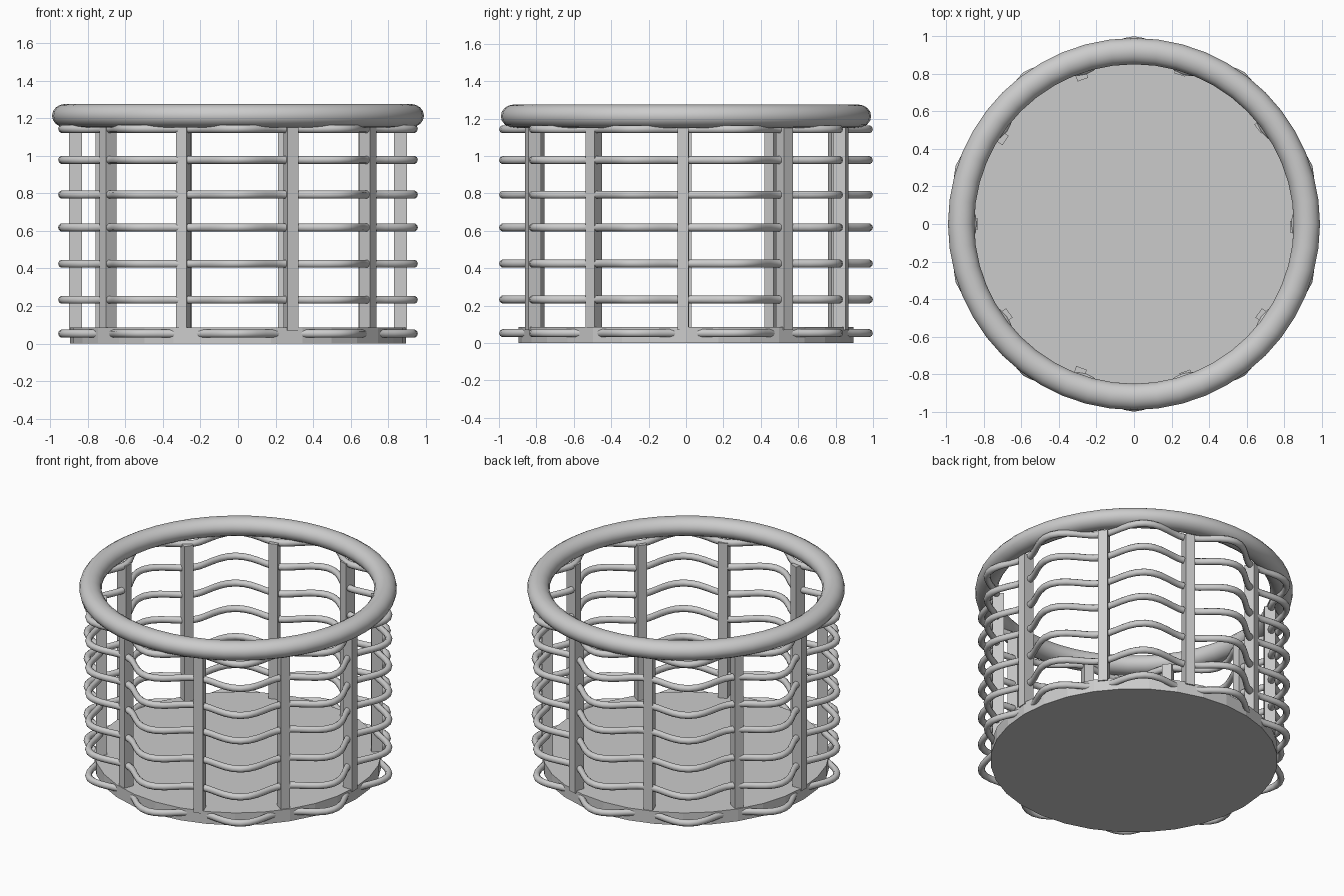
import bpy
from math import sin, cos, radians, pi

if "Cube" in bpy.data.objects:
    bpy.data.objects.remove(bpy.data.objects["Cube"])

STAKES = 10


def smooth(ob, angle=40):
    bpy.ops.object.select_all(action='DESELECT')
    ob.select_set(True)
    bpy.context.view_layer.objects.active = ob
    bpy.ops.object.shade_smooth_by_angle(angle=radians(angle))


# base disc
bpy.ops.mesh.primitive_cylinder_add(vertices=32, radius=0.895, depth=0.085,
                                    location=(0, 0, 0.0425))
bpy.context.object.name = "base"

# thick rim, slightly flattened
bpy.ops.mesh.primitive_torus_add(major_segments=48, minor_segments=16,
                                 major_radius=0.92, minor_radius=0.07,
                                 location=(0, 0, 1.213))
rim = bpy.context.object
rim.name = "rim"
rim.scale.z = 0.89
smooth(rim, 60)

# upright stakes, each a little off its even spacing: (angle, radius)
stakes = [(-1, 0.865), (37.5, 0.865), (73, 0.865), (109.5, 0.85), (147, 0.85),
          (180, 0.865), (215.5, 0.85), (250, 0.85), (289, 0.865), (324.5, 0.85)]
for i, (deg, r) in enumerate(stakes):
    a = radians(deg)
    bpy.ops.mesh.primitive_cube_add(size=1, location=(r * cos(a), r * sin(a), 0.61),
                                    rotation=(0, 0, a))
    ob = bpy.context.object
    ob.name = f"stake_{i + 1}"
    ob.scale = (0.07, 0.06, 1.08)


# weavers: closed wavy tubes bulging out between the stakes
def weaver(name, z, tube=0.022, sides=10, steps=120):
    verts, faces = [], []
    for i in range(steps):
        a = 2 * pi * i / steps
        r = 0.917 - 0.06 * cos(STAKES * a)
        for j in range(sides):
            b = 2 * pi * j / sides
            rr = r + tube * cos(b)
            verts.append((rr * cos(a), rr * sin(a), z + tube * sin(b)))
            n, k = (i + 1) % steps, (j + 1) % sides
            faces.append((i * sides + j, n * sides + j, n * sides + k, i * sides + k))
    me = bpy.data.meshes.new(name)
    me.from_pydata(verts, [], faces)
    ob = bpy.data.objects.new(name, me)
    bpy.context.collection.objects.link(ob)
    smooth(ob, 60)


for i, z in enumerate((0.053, 0.233, 0.425, 0.618, 0.793, 0.978, 1.143)):
    weaver(f"weaver_{i + 1}", z)
